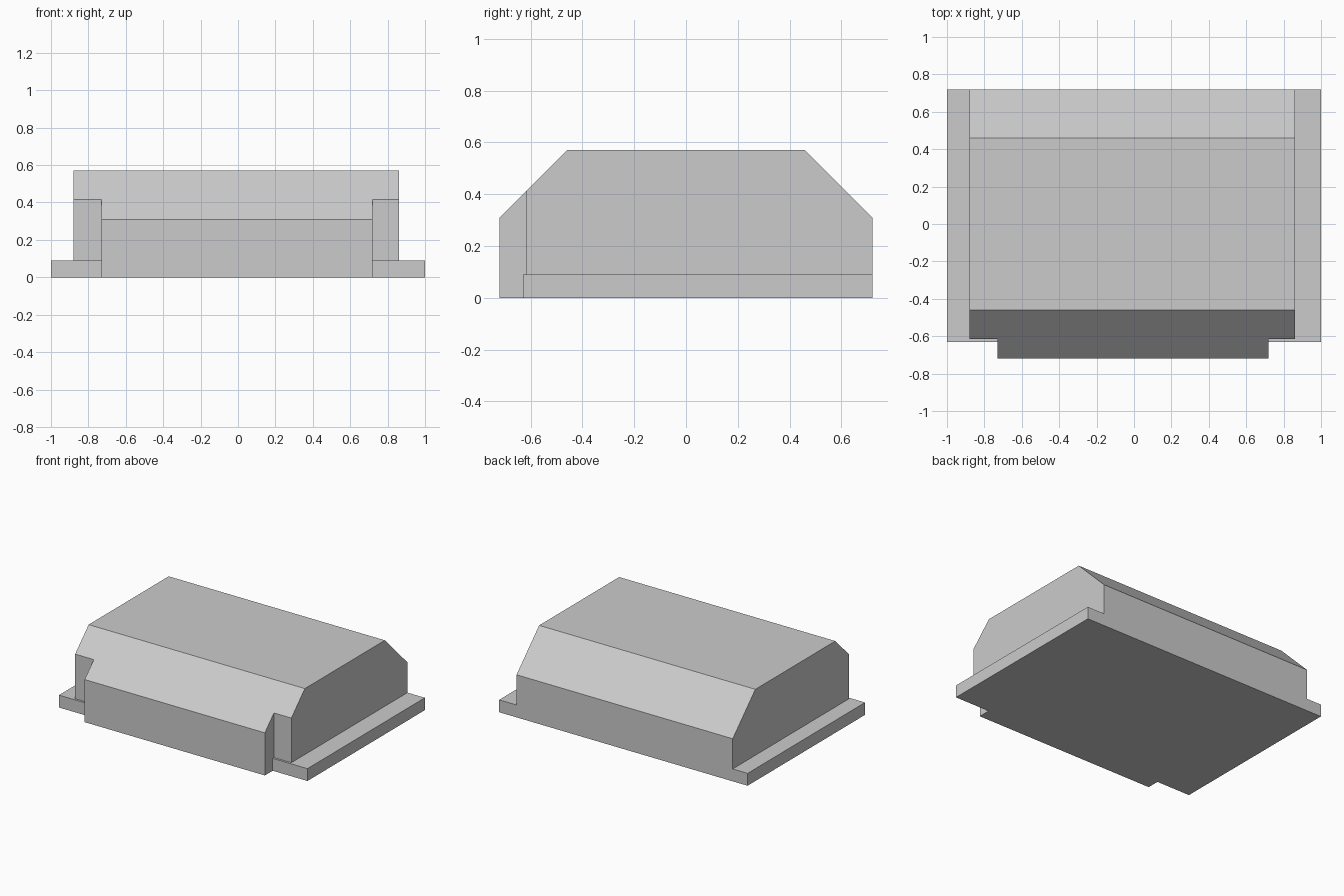
import bpy
import bmesh

cube = bpy.data.objects.get("Cube")
if cube:
    bpy.data.objects.remove(cube, do_unlink=True)

GREY = (0.6, 0.6, 0.6, 1.0)
grey = bpy.data.materials.new("plain grey")
grey.use_nodes = True
grey.diffuse_color = GREY
grey.node_tree.nodes["Principled BSDF"].inputs["Base Color"].default_value = GREY


def prism(name, x0, x1, profile):
    """Extrude a (y, z) profile along x."""
    bm = bmesh.new()
    face = bm.faces.new([bm.verts.new((x0, y, z)) for y, z in profile])
    grown = bmesh.ops.extrude_face_region(bm, geom=[face])["geom"]
    moved = [v for v in grown if isinstance(v, bmesh.types.BMVert)]
    bmesh.ops.translate(bm, verts=moved, vec=(x1 - x0, 0, 0))
    bmesh.ops.recalc_face_normals(bm, faces=bm.faces)
    mesh = bpy.data.meshes.new(name)
    bm.to_mesh(mesh)
    bm.free()
    mesh.materials.append(grey)
    obj = bpy.data.objects.new(name, mesh)
    bpy.context.collection.objects.link(obj)
    return obj


def box(name, x0, x1, y0, y1, z0, z1):
    return prism(name, x0, x1, [(y0, z0), (y1, z0), (y1, z1), (y0, z1)])


def combine(target, other, operation):
    """Apply a boolean and discard the helper."""
    other.hide_render = True
    mod = target.modifiers.new(operation.lower(), "BOOLEAN")
    mod.operation = operation
    mod.solver = "EXACT"
    mod.object = other
    bpy.context.view_layer.objects.active = target
    bpy.ops.object.modifier_apply(modifier=mod.name)
    bpy.data.objects.remove(other, do_unlink=True)


# Housing with sloped front and back shoulders
housing = prism("housing", -0.88, 0.86, [
    (-0.72, 0), (0.72, 0), (0.72, 0.31), (0.46, 0.57), (-0.46, 0.57), (-0.72, 0.31)])

# Notches at the two front corners
for name, x0, x1 in (("right_notch", -1.2, -0.73), ("left_notch", 0.72, 1.2)):
    combine(housing, box(name, x0, x1, -1, -0.615, -0.5, 1), "DIFFERENCE")

# Thin mounting flange around the base
combine(housing, box("flange", -1, 1, -0.63, 0.72, 0, 0.09), "UNION")
